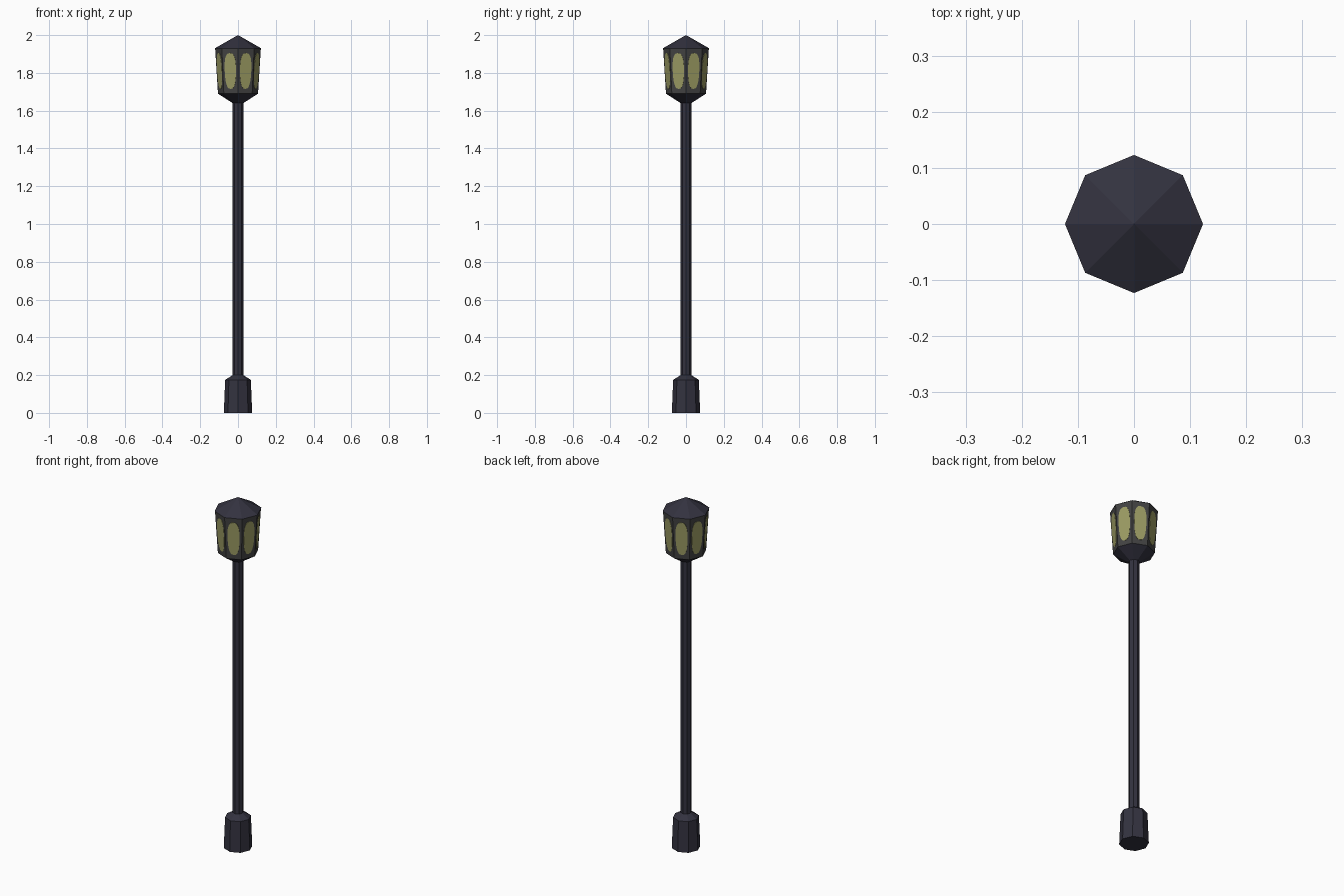
import bpy, bmesh, math
from mathutils import Vector

if "Cube" in bpy.data.objects:
    bpy.data.objects.remove(bpy.data.objects["Cube"])

SIDES = 8


def material(name, rgb):
    m = bpy.data.materials.new(name)
    m.diffuse_color = (*rgb, 1)
    m.use_nodes = True
    m.node_tree.nodes["Principled BSDF"].inputs["Base Color"].default_value = m.diffuse_color
    return m


IRON = material("dark iron", (0.033, 0.032, 0.050))
FRAME = material("grey frame", (0.055, 0.055, 0.055))
GLASS = material("olive glass", (0.33, 0.33, 0.125))


def finish(name, bm, mat):
    bmesh.ops.recalc_face_normals(bm, faces=bm.faces)
    me = bpy.data.meshes.new(name)
    bm.to_mesh(me)
    bm.free()
    me.materials.append(mat)
    ob = bpy.data.objects.new(name, me)
    bpy.context.collection.objects.link(ob)
    return ob


def corner(r, z, i):
    a = 2 * math.pi * i / SIDES
    return Vector((r * math.cos(a), r * math.sin(a), z))


def lathe(name, profile, mat, cap_bottom=False, cap_top=False):
    """Eight-sided solid from (radius, height) pairs; radius 0 is a point."""
    bm = bmesh.new()
    rings = []
    for r, z in profile:
        if r == 0:
            rings.append([bm.verts.new((0, 0, z))] * SIDES)
        else:
            rings.append([bm.verts.new(corner(r, z, i)) for i in range(SIDES)])
    for lo, hi in zip(rings, rings[1:]):
        for i in range(SIDES):
            j = (i + 1) % SIDES
            vs = list(dict.fromkeys([lo[i], lo[j], hi[j], hi[i]]))
            bm.faces.new(vs)
    if cap_bottom:
        bm.faces.new(rings[0])
    if cap_top:
        bm.faces.new(rings[-1])
    return finish(name, bm, mat)


# Post: footing, collar and shaft
lathe("base", [(0.075, 0), (0.068, 0.175), (0.028, 0.2)], IRON, True, True)
lathe("pole", [(0.028, 0.19), (0.028, 1.645)], IRON, True, True)

# Lantern: lower cup, flared body and pointed roof
R0, Z0, R1, Z1 = 0.106, 1.69, 0.121, 1.93
lathe("lantern_cup", [(0.028, 1.64), (R0, Z0)], IRON, True)
lathe("lantern_body", [(R0, Z0), (R1, Z1)], FRAME)
lathe("roof", [(0.123, Z1), (0, 2.0)], IRON, True)

# Rounded glass pane on each lantern side, as a thin plate
for i in range(SIDES):
    a, b = corner(R0, Z0, i), corner(R0, Z0, i + 1)
    c, d = corner(R1, Z1, i + 1), corner(R1, Z1, i)
    across = (b - a).normalized()
    up = ((c + d) - (a + b)).normalized()
    out = across.cross(up)
    mid = (a + b + c + d) / 4 + out * 0.0015
    bm = bmesh.new()
    front = []
    for k in range(24):
        t = 2 * math.pi * k / 24
        u, v = math.cos(t), math.sin(t)
        x = math.copysign(abs(u) ** 0.75, u) * 0.032
        y = math.copysign(abs(v) ** 0.75, v) * 0.095
        front.append(bm.verts.new(mid + across * x * (1 + y * 0.8) + up * y))
    back = [bm.verts.new(v.co - out * 0.003) for v in front]
    bm.faces.new(front)
    bm.faces.new(back[::-1])
    for k in range(24):
        n = (k + 1) % 24
        bm.faces.new((front[k], back[k], back[n], front[n]))
    finish(f"glass_pane_{i + 1}", bm, GLASS)
